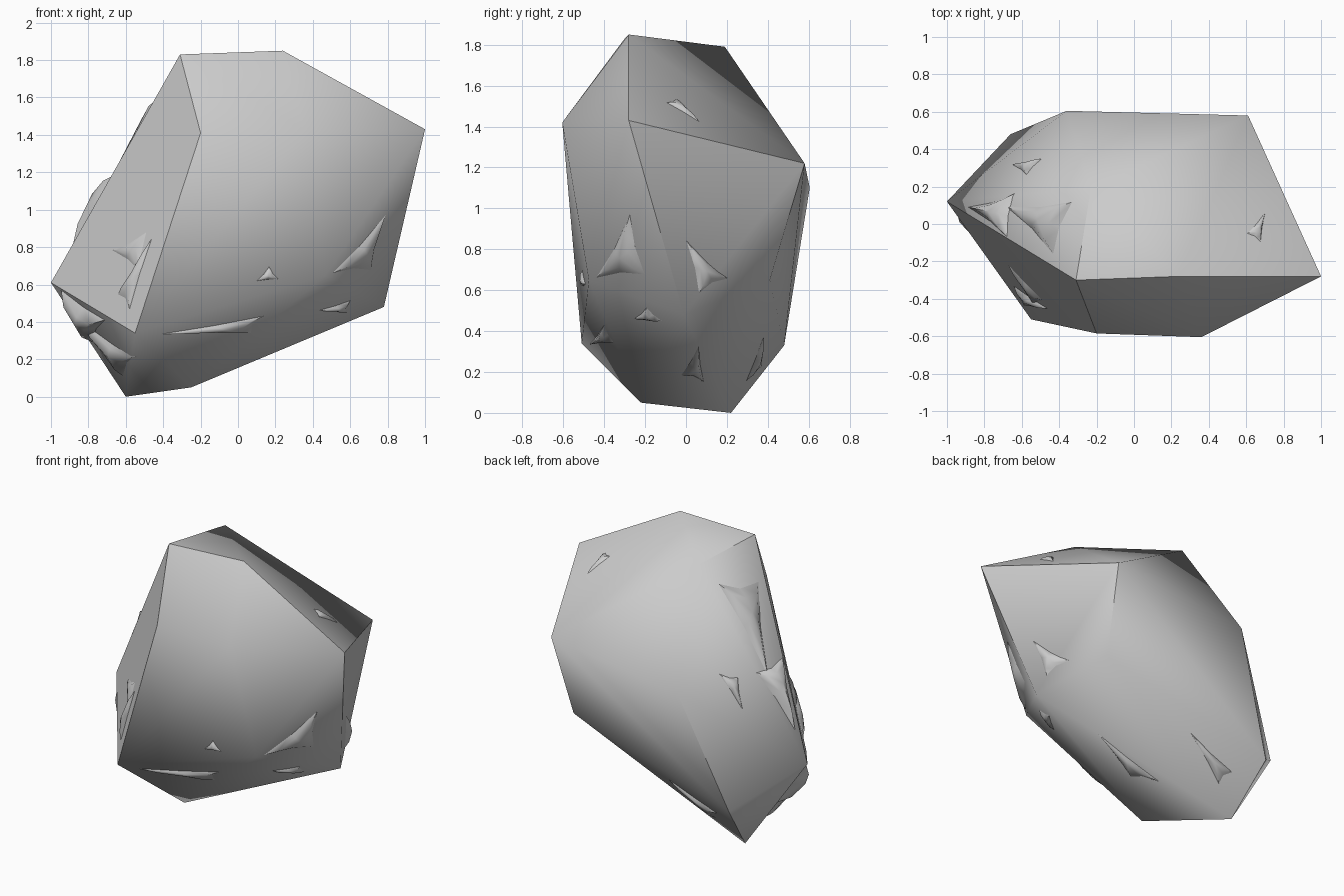
import bpy, bmesh
from mathutils import Vector
from mathutils.bvhtree import BVHTree


def make_object(name, bm, angle):
    bmesh.ops.recalc_face_normals(bm, faces=bm.faces)
    mesh = bpy.data.meshes.new(name)
    bm.to_mesh(mesh)
    obj = bpy.data.objects.new(name, mesh)
    bpy.context.collection.objects.link(obj)
    bpy.ops.object.select_all(action='DESELECT')
    obj.select_set(True)
    bpy.context.view_layer.objects.active = obj
    bpy.ops.object.shade_smooth_by_angle(angle=angle)
    return obj


# Main boulder: hull of its corner points
corners = [
    (0.24, -0.28, 1.85), (-0.31, -0.30, 1.83), (-0.23, 0.19, 1.79),   # crown
    (1.0, -0.28, 1.43), (0.61, 0.58, 1.22), (-0.36, 0.605, 1.10),     # shoulders
    (0.36, -0.605, 1.42), (-0.20, -0.585, 1.41), (-1.0, 0.12, 0.61),
    (0.78, -0.01, 0.48), (0.56, 0.41, 0.65), (-0.66, 0.48, 0.33),     # lower belt
    (-0.55, -0.51, 0.34), (0.47, -0.475, 0.65),
    (-0.25, -0.22, 0.05), (-0.60, 0.22, 0.0),                         # foot
]
rock = bmesh.new()
for c in corners:
    rock.verts.new(c)
bmesh.ops.convex_hull(rock, input=rock.verts)
make_object("boulder", rock, 0.8)
surface = BVHTree.FromBMesh(rock)


# Chipped lumps: low three-pointed ridges stuck onto the faces
def lump(bm, pts, height):
    pts = [surface.find_nearest(Vector(p))[0] for p in pts]
    mid, normal, _, _ = surface.find_nearest(sum(pts, Vector()) / 3)
    sink = normal * 0.008
    ring, upper = [], []
    for i in range(3):
        edge = (pts[i] + pts[(i + 1) % 3]) / 2
        for p in (pts[i], edge.lerp(mid, 0.18)):
            ring.append(bm.verts.new(p - sink))
            upper.append(bm.verts.new(p.lerp(mid, 0.45) + normal * height * 0.7))
    top = bm.verts.new(mid + normal * height)
    for i in range(6):
        j = (i + 1) % 6
        bm.faces.new((ring[i], ring[j], upper[j], upper[i]))
        bm.faces.new((upper[i], upper[j], top))


lumps = [
    # front
    ([(-0.60, -0.45, 0.45), (-0.46, -0.47, 0.88), (-0.70, -0.36, 0.55)], 0.03),
    ([(0.48, -0.45, 0.65), (0.73, -0.20, 0.66), (0.79, -0.26, 1.0)], 0.035),
    ([(-0.47, -0.48, 0.33), (0.17, -0.40, 0.44), (0.10, -0.36, 0.32)], 0.025),
    ([(0.42, -0.26, 0.46), (0.60, -0.18, 0.54), (0.60, -0.12, 0.43)], 0.025),
    ([(0.09, -0.52, 0.61), (0.23, -0.52, 0.62), (0.17, -0.54, 0.70)], 0.02),
    # lower left
    ([(-0.98, 0.05, 0.56), (-0.72, -0.25, 0.40), (-0.80, 0.14, 0.27)], 0.08),
    ([(-0.88, 0.10, 0.40), (-0.48, -0.36, 0.20), (-0.64, 0.06, 0.08)], 0.05),
    # right
    ([(0.85, 0.0, 0.86), (0.72, 0.25, 0.64), (0.76, 0.06, 0.57)], 0.03),
    ([(0.70, -0.09, 1.56), (0.72, 0.09, 1.43), (0.60, -0.05, 1.55)], 0.02),
    # upper left
    ([(-0.93, 0.10, 0.80), (-0.66, -0.11, 1.20), (-0.60, 0.16, 1.15)], 0.06),
    ([(-0.70, 0.10, 1.08), (-0.32, 0.13, 1.68), (-0.42, -0.18, 1.60)], 0.045),
    ([(-0.68, 0.33, 0.95), (-0.53, 0.39, 1.22), (-0.58, 0.26, 1.15)], 0.025),
    ([(-0.75, -0.24, 0.80), (-0.52, -0.46, 0.65), (-0.48, -0.42, 0.90)], 0.02),
    # underside
    ([(0.45, 0.10, 0.32), (-0.15, 0.10, 0.10), (0.0, -0.03, 0.16)], 0.025),
    ([(-0.10, 0.40, 0.38), (-0.50, 0.40, 0.20), (-0.44, 0.32, 0.12)], 0.025),
]
chips = bmesh.new()
for pts, h in lumps:
    lump(chips, pts, h)
make_object("surface_lumps", chips, 1.0)
